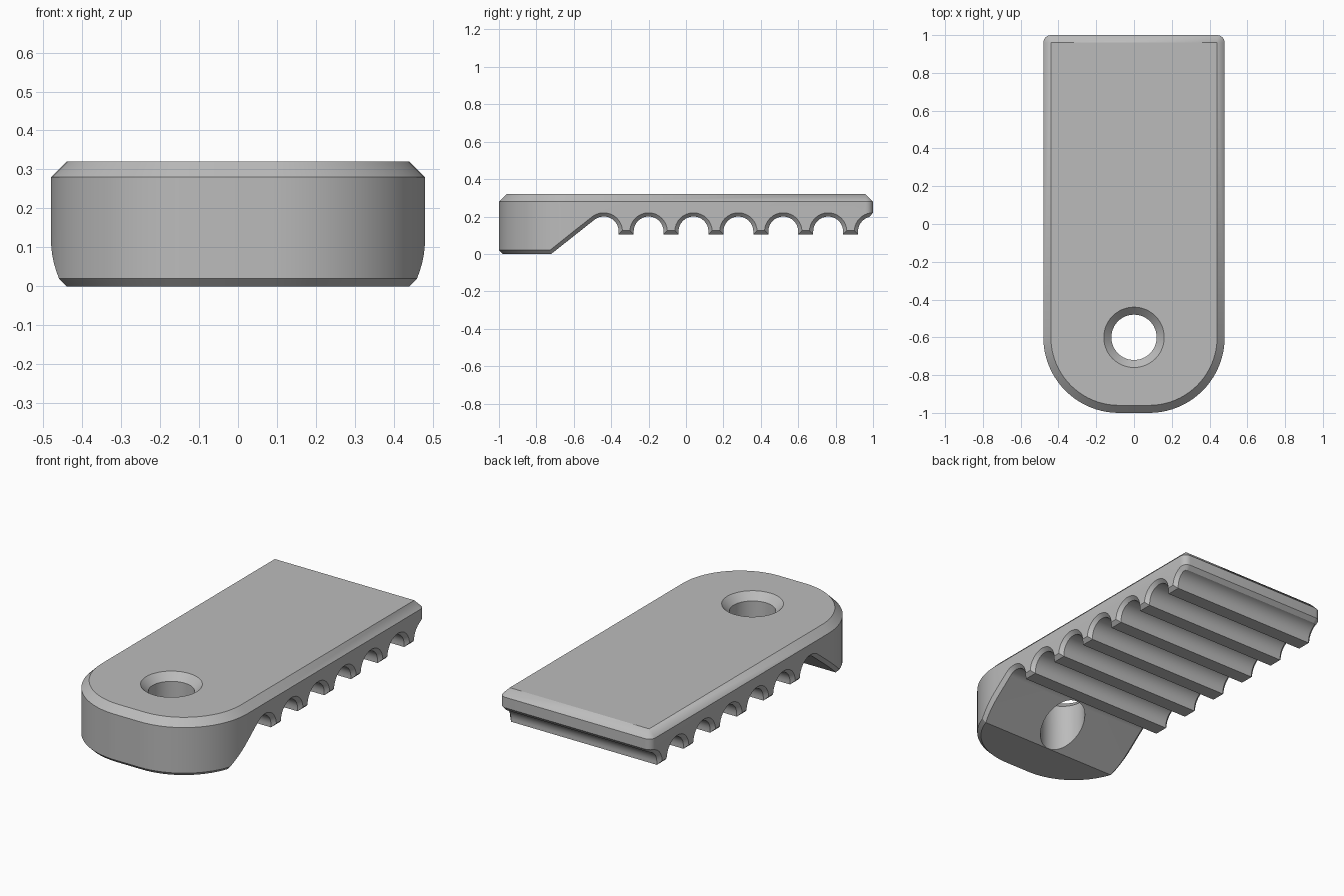
import bpy, bmesh
from math import sin, cos, radians, sqrt, pi

if "Cube" in bpy.data.objects:
    bpy.data.objects.remove(bpy.data.objects["Cube"], do_unlink=True)

RIM, TOP = 0.28, 0.32            # heights of the upper chamfer
HALF, CHAMFER, EASE = 0.48, 0.04, 0.02
FLAT, ROUND, NOSE_Y = 0.08, 0.40, -0.60
PITCH, FIRST, AXIS_Z = 0.24, -0.44, 0.12
GROOVE, TOOTH_Z = 0.08, 0.105

grey = bpy.data.materials.new("plain grey")
grey.use_nodes = True
colour = (0.5, 0.5, 0.5, 1)
grey.diffuse_color = colour
grey.node_tree.nodes["Principled BSDF"].inputs["Base Color"].default_value = colour


def loft(name, rings):
    """Skin a row of closed rings, closing both ends with quad strips."""
    bm = bmesh.new()
    rows = [[bm.verts.new(p) for p in ring] for ring in rings]
    n = len(rows[0])
    for a, b in zip(rows, rows[1:]):
        for k in range(n):
            j = (k + 1) % n
            bm.faces.new((a[k], a[j], b[j], b[k]))
    for row in (rows[0], rows[-1]):
        for k in range(n // 2 - 1):
            bm.faces.new((row[k], row[k + 1], row[n - 2 - k], row[n - 1 - k]))
    bmesh.ops.remove_doubles(bm, verts=bm.verts, dist=0.0001)
    bmesh.ops.dissolve_limit(bm, angle_limit=radians(0.5), verts=bm.verts, edges=bm.edges)
    bmesh.ops.recalc_face_normals(bm, faces=bm.faces)
    mesh = bpy.data.meshes.new(name)
    bm.to_mesh(mesh)
    bm.free()
    mesh.materials.append(grey)
    obj = bpy.data.objects.new(name, mesh)
    bpy.context.collection.objects.link(obj)
    return obj


def section(low, side, upper):
    """Mirrored cross ring: underside, side wall and chamfered top."""
    half = [low, side, (side[0], side[1], RIM), (*upper, TOP)]
    return half + [(-x, y, z) for x, y, z in reversed(half)]


def straight(low_y, low_z, side_y, side_z):
    return section((HALF - EASE, low_y, low_z), (HALF, side_y, side_z),
                   (HALF - CHAMFER, side_y))


rings = []

# Rounded nose: flat foot followed by the start of the ramp
foot_end = -18.5
angles = [-90 + (90 + foot_end) * i / 16 for i in range(17)]
angles += [foot_end * (1 - i / 5) for i in range(1, 6)]
for angle in angles:
    c, s = cos(radians(angle)), sin(radians(angle))
    low, side, upper = [(FLAT + r * c, NOSE_Y + r * s)
                        for r in (ROUND - EASE, ROUND, ROUND - CHAMFER)]
    low_z = max(0, 0.8 * (low[1] + 0.72))
    side_z = EASE + max(0, 0.8 * (side[1] + 0.727))
    rings.append(section((*low, low_z), (*side, side_z), upper))

# Belt grooves with flat teeth between them
for g in range(7):
    y = FIRST + g * PITCH
    start = 128.7 if g == 0 else 180
    end = 120 if g == 6 else 0
    if g:
        rings.append(straight(y - GROOVE, TOOTH_Z, y - GROOVE - EASE, TOOTH_Z + EASE))
    for i in range(17):
        a = radians(start + (end - start) * i / 16)
        c, s = cos(a), sin(a)
        wide = GROOVE + EASE
        rings.append(straight(y + GROOVE * c, AXIS_Z + GROOVE * s,
                              y + wide * c, max(TOOTH_Z + EASE, AXIS_Z + wide * s)))
    if g < 6:
        rings.append(straight(y + GROOVE, TOOTH_Z, y + GROOVE + EASE, TOOTH_Z + EASE))

# Small rounded corners at the back end
cx, cy = HALF - CHAMFER, 1 - CHAMFER
for i in range(7):
    a = pi / 2 * i / 6
    low, side = [(cx + r * cos(a), cy + r * sin(a)) for r in (EASE, CHAMFER)]
    low_z = AXIS_Z + sqrt(GROOVE ** 2 - (1 - low[1]) ** 2)
    side_z = AXIS_Z + sqrt((GROOVE + EASE) ** 2 - (1 - side[1]) ** 2)
    rings.append(section((*low, low_z), (*side, side_z), (cx, cy)))

body = loft("clamp_plate", rings)

# Countersunk screw hole
profile = [(0.12, -0.1), (0.12, RIM), (0.16, TOP), (0.18, TOP + EASE)]
cutter = loft("hole_cutter", [[(r * cos(2 * pi * k / 48), NOSE_Y + r * sin(2 * pi * k / 48), z)
                               for k in range(48)] for r, z in profile])
cutter.hide_render = True
cut = body.modifiers.new("screw_hole", 'BOOLEAN')
cut.operation, cut.solver, cut.object = 'DIFFERENCE', 'EXACT', cutter
bpy.context.view_layer.objects.active = body
body.select_set(True)
cutter.select_set(False)
bpy.ops.object.modifier_apply(modifier=cut.name)
bpy.data.objects.remove(cutter, do_unlink=True)
bpy.ops.object.shade_smooth_by_angle(angle=radians(25))
